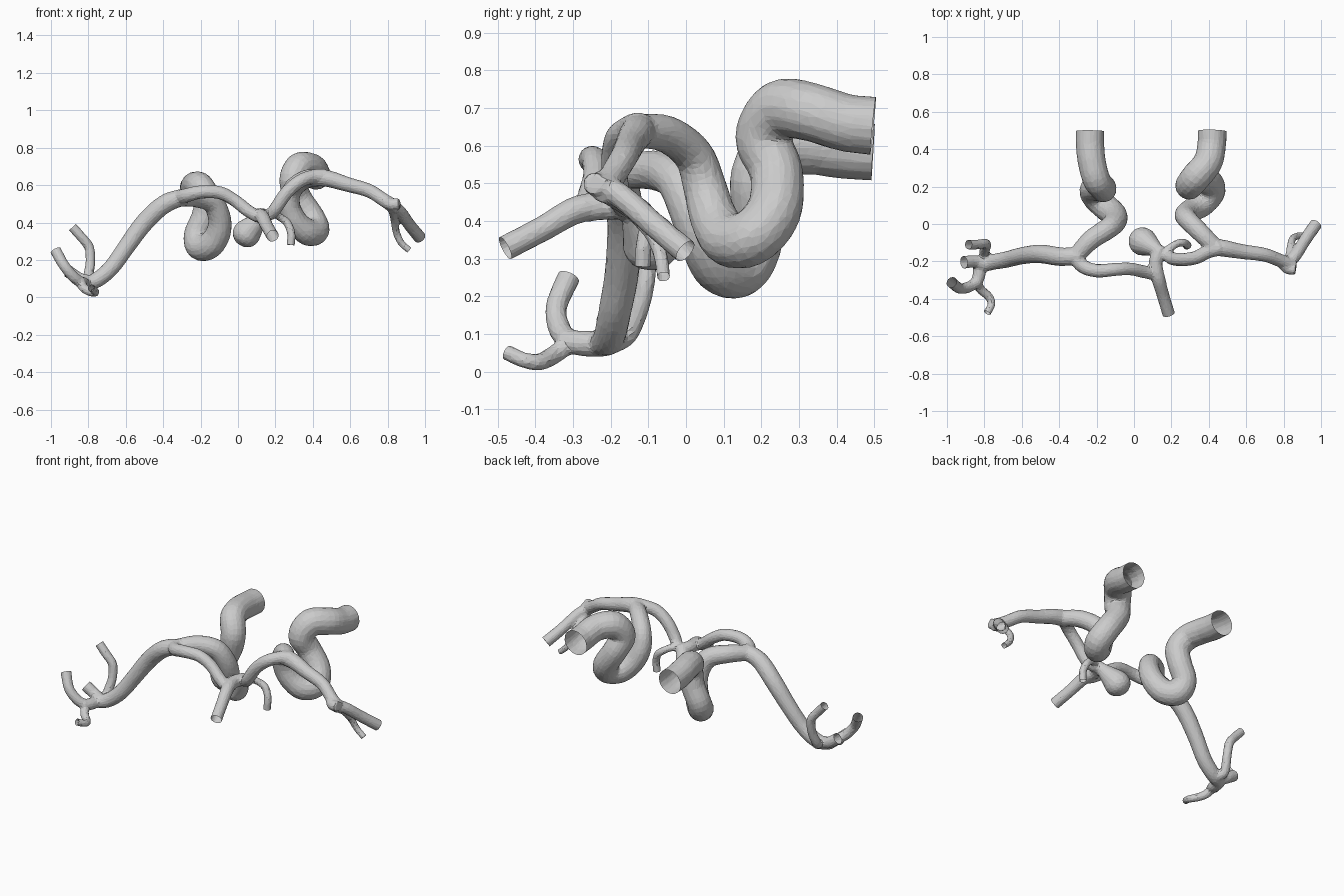
import bpy, bmesh, math
from mathutils import Vector

bm = bmesh.new()
ends = []          # open vessel ends: (point, outward direction, radius)
SIDES = 16


def spline(pts, steps=5):
    """Catmull-Rom through 4D points (x, y, z, radius)."""
    p = [Vector(q) for q in pts]
    p = [2 * p[0] - p[1]] + p + [2 * p[-1] - p[-2]]
    out = []
    for i in range(1, len(p) - 2):
        a, b, c, d = p[i - 1:i + 3]
        for k in range(steps):
            t = k / steps
            out.append(0.5 * (2 * b + (c - a) * t + (2 * a - 5 * b + 4 * c - d) * t * t
                              + (3 * b - a - 3 * c + d) * t ** 3))
    return out + [p[-2]]


def tube(*pts, open_end=False):
    """Capped round tube; an open end is overshot here and trimmed later."""
    s = spline(pts)
    pos = [v.to_3d() for v in s]
    rad = [v[3] for v in s]
    if open_end:
        d = (pos[-1] - pos[-2]).normalized()
        ends.append((pos[-1].copy(), d, rad[-1]))
        pos.append(pos[-1] + d * rad[-1] * 0.8)
        rad.append(rad[-1])
    n, rings, prev = len(pos), [], None
    for i in range(n):
        t = (pos[min(i + 1, n - 1)] - pos[max(i - 1, 0)]).normalized()
        u = t.orthogonal() if prev is None else prev - t * prev.dot(t)
        u.normalize()
        prev, w = u, t.cross(u)
        rings.append([bm.verts.new(pos[i] + rad[i] * (u * math.cos(a) + w * math.sin(a)))
                      for a in (2 * math.pi * k / SIDES for k in range(SIDES))])
    for r0, r1 in zip(rings, rings[1:]):
        for k in range(SIDES):
            j = (k + 1) % SIDES
            bm.faces.new((r0[k], r0[j], r1[j], r1[k]))
    bm.faces.new(rings[0][::-1])
    bm.faces.new(rings[-1])


# right main trunk, from the fork back to the open rear end
tube((.44, -.13, .64, .045), (.36, -.05, .63, .05), (.29, .02, .575, .053), (.275, .05, .49, .058),
     (.31, .075, .405, .064), (.37, .115, .35, .072), (.415, .18, .36, .075), (.39, .235, .43, .073),
     (.325, .24, .53, .071), (.295, .205, .62, .075), (.33, .25, .695, .08), (.395, .33, .69, .078),
     (.415, .42, .662, .077), (.418, .497, .653, .078), open_end=True)
# left main trunk
tube((-.31, -.17, .53, .045), (-.23, -.085, .535, .053), (-.14, -.025, .51, .057), (-.1, .015, .43, .061),
     (-.105, .05, .345, .067), (-.15, .09, .278, .072), (-.205, .145, .272, .074), (-.22, .185, .335, .07),
     (-.18, .19, .43, .07), (-.165, .19, .52, .072), (-.2, .235, .59, .074), (-.225, .33, .598, .075),
     (-.235, .42, .588, .076), (-.235, .497, .583, .076), open_end=True)
# left side artery
tube((-.28, -.17, .54, .045), (-.39, -.175, .5, .05), (-.5, -.16, .4, .05), (-.6, -.17, .265, .046),
     (-.68, -.19, .155, .044), (-.76, -.205, .09, .042), (-.82, -.23, .075, .036),
     (-.83, -.28, .075, .034), (-.85, -.33, .085, .03))
# left end branches
tube((-.77, -.2, .075, .03), (-.8, -.155, .1, .028), (-.79, -.12, .18, .026), (-.795, -.105, .265, .026),
     (-.84, -.11, .325, .026), (-.885, -.11, .375, .026), open_end=True)
tube((-.84, -.31, .08, .03), (-.88, -.335, .11, .03), (-.93, -.345, .17, .029),
     (-.975, -.312, .25, .031), open_end=True)
tube((-.84, -.31, .075, .026), (-.82, -.35, .045, .025), (-.775, -.39, .025, .023),
     (-.762, -.43, .03, .021), (-.785, -.475, .05, .021), open_end=True)
tube((-.8, -.22, .085, .034), (-.85, -.2, .1, .033), (-.91, -.205, .14, .034), open_end=True)
# left front artery to the middle
tube((-.32, -.165, .53, .042), (-.275, -.225, .545, .038), (-.2, -.25, .563, .036), (-.1, -.243, .56, .035),
     (-.02, -.24, .52, .034), (.05, -.255, .465, .034), (.11, -.265, .43, .032), (.13, -.23, .435, .03))
# middle front vessel
tube((.135, -.15, .44, .036), (.115, -.21, .44, .037), (.13, -.29, .43, .037), (.155, -.38, .38, .034),
     (.185, -.48, .328, .034), open_end=True)
# bulging sac with neck
tube((.15, -.155, .45, .034), (.125, -.14, .43, .036), (.085, -.115, .385, .058), (.05, -.095, .345, .076),
     (.025, -.085, .31, .066), (.008, -.08, .285, .03))
# right front artery to the middle
tube((.46, -.125, .645, .045), (.4, -.145, .645, .038), (.33, -.18, .62, .036), (.26, -.19, .56, .036),
     (.205, -.185, .48, .035), (.175, -.165, .445, .033), (.13, -.16, .44, .032))
# thin hanging branch
tube((.15, -.165, .445, .022), (.19, -.13, .445, .021), (.23, -.105, .425, .021), (.265, -.1, .395, .022),
     (.285, -.112, .34, .022), (.282, -.115, .28, .022), open_end=True)
# right side artery
tube((.4, -.12, .64, .045), (.48, -.13, .635, .045), (.58, -.148, .605, .04), (.7, -.165, .57, .037),
     (.78, -.195, .52, .036), (.83, -.215, .49, .038), (.86, -.22, .48, .034))
# right end branches
tube((.82, -.215, .49, .034), (.865, -.165, .46, .033), (.915, -.085, .39, .033),
     (.972, -.002, .32, .034), open_end=True)
tube((.825, -.21, .47, .024), (.835, -.14, .42, .021), (.845, -.085, .355, .02), (.87, -.065, .295, .019),
     (.915, -.06, .252, .018), open_end=True)
tube((.79, -.2, .51, .032), (.82, -.235, .497, .032), (.865, -.245, .5, .03))

# fuse everything into one skin, then thin it to a coarse triangle mesh
bmesh.ops.recalc_face_normals(bm, faces=bm.faces)
mesh = bpy.data.meshes.new("artery_tree")
bm.to_mesh(mesh)
bm.free()
obj = bpy.data.objects.new("artery_tree", mesh)
bpy.context.collection.objects.link(obj)
rem = obj.modifiers.new("fuse", 'REMESH')
rem.mode, rem.voxel_size = 'VOXEL', 0.0075
smo = obj.modifiers.new("blend", 'SMOOTH')
smo.factor, smo.iterations = 0.5, 5
dec = obj.modifiers.new("coarsen", 'DECIMATE')
dec.ratio = 0.1
dg = bpy.context.evaluated_depsgraph_get()
final = bpy.data.meshes.new_from_object(obj.evaluated_get(dg))
obj.modifiers.clear()
obj.data = final

# trim the vessel ends open
bm = bmesh.new()
bm.from_mesh(final)
for p, d, r in ends:
    faces = [f for f in bm.faces if any((v.co - p).length < 1.7 * r for v in f.verts)]
    geom = set(faces)
    for f in faces:
        geom.update(f.edges)
        geom.update(f.verts)
    bmesh.ops.bisect_plane(bm, geom=list(geom), plane_co=p, plane_no=d, clear_outer=True)
bm.to_mesh(final)
bm.free()
final.shade_flat()
